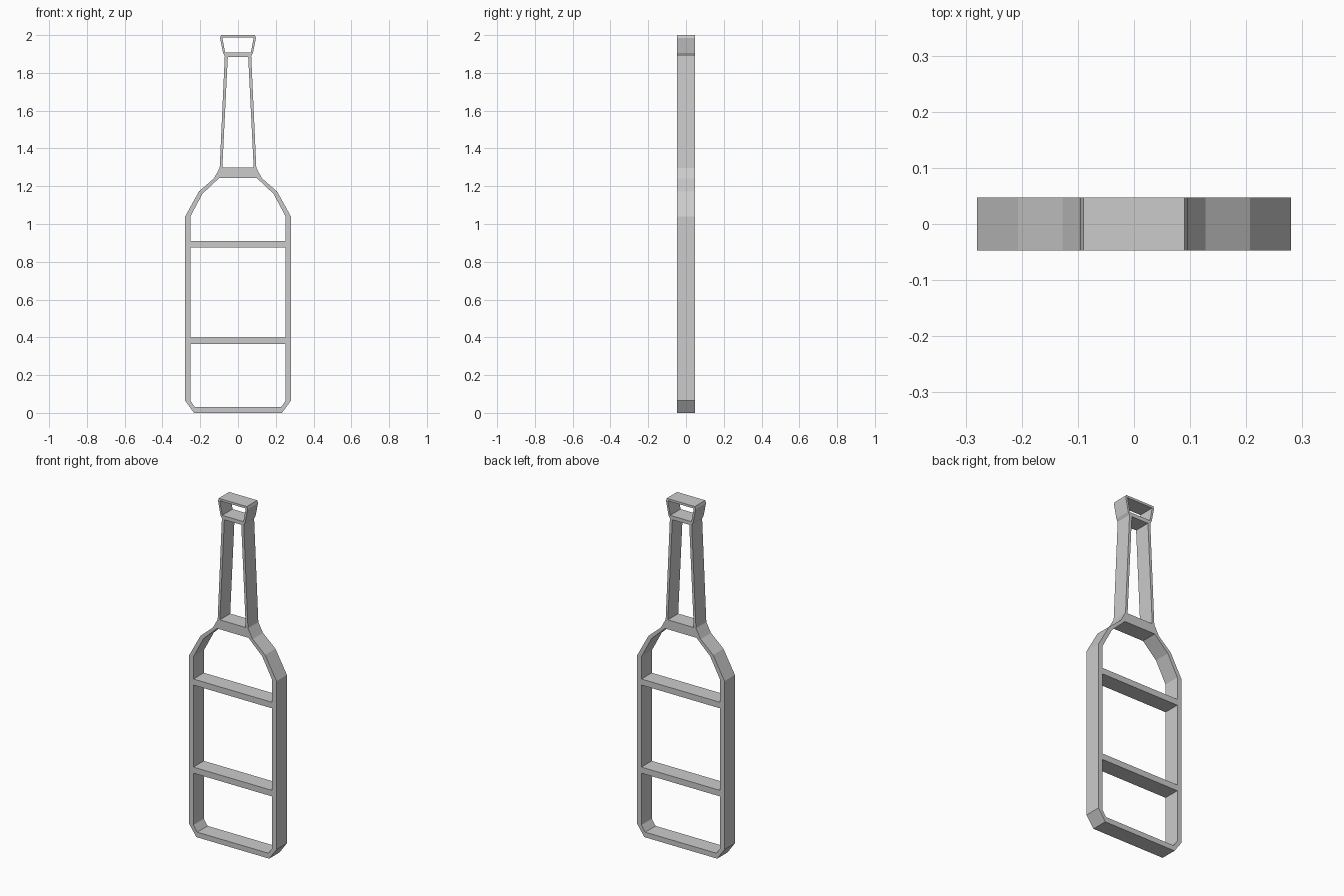
import bpy, bmesh
from mathutils import Matrix

if "Cube" in bpy.data.objects:
    bpy.data.objects.remove(bpy.data.objects["Cube"])

DEPTH = 0.095


def mirrored(half):
    """Closed loop from a right-hand half profile listed bottom to top."""
    return half + [(-x, z) for x, z in reversed(half)]


# outer silhouette of the bottle (right half)
outline = [(0.233, 0), (0.28, 0.065), (0.28, 1.04), (0.207, 1.172),
           (0.127, 1.242), (0.097, 1.297), (0.07, 1.89), (0.079, 1.905),
           (0.095, 1.985), (0.09, 2.0)]

# openings between the rungs (right halves)
openings = [
    [(0.228, 0.03), (0.252, 0.065), (0.252, 0.365)],                # base
    [(0.252, 0.4), (0.252, 0.875)],                                 # label
    [(0.252, 0.91), (0.252, 1.04), (0.188, 1.16), (0.1, 1.243)],    # shoulder
    [(0.083, 1.298), (0.054, 1.885)],                               # neck
    [(0.068, 1.907), (0.083, 1.987)],                               # cap
]

# filled flat curve with holes, extruded to the frame depth
curve = bpy.data.curves.new("bottle_profile", 'CURVE')
curve.dimensions = '2D'
curve.fill_mode = 'BOTH'
curve.extrude = DEPTH / 2
for half in [outline] + openings:
    loop = mirrored(half)
    spline = curve.splines.new('POLY')
    spline.points.add(len(loop) - 1)
    for point, (x, z) in zip(spline.points, loop):
        point.co = (x, z, 0, 1)
    spline.use_cyclic_u = True

helper = bpy.data.objects.new("bottle_profile", curve)
bpy.context.collection.objects.link(helper)
bpy.context.view_layer.update()
mesh = bpy.data.meshes.new_from_object(
    helper.evaluated_get(bpy.context.evaluated_depsgraph_get()))
bpy.data.objects.remove(helper)

# stand the frame upright and weld the caps to the walls
bm = bmesh.new()
bm.from_mesh(mesh)
bmesh.ops.remove_doubles(bm, verts=bm.verts, dist=1e-4)
bmesh.ops.transform(bm, matrix=Matrix.Rotation(1.5707963, 4, 'X'), verts=bm.verts)
bmesh.ops.dissolve_limit(bm, angle_limit=0.01, verts=bm.verts, edges=bm.edges)
bmesh.ops.recalc_face_normals(bm, faces=bm.faces)
for face in bm.faces:
    face.smooth = False
bm.to_mesh(mesh)
bm.free()

mesh.name = "bottle_frame"
frame = bpy.data.objects.new("bottle_frame", mesh)
bpy.context.collection.objects.link(frame)
